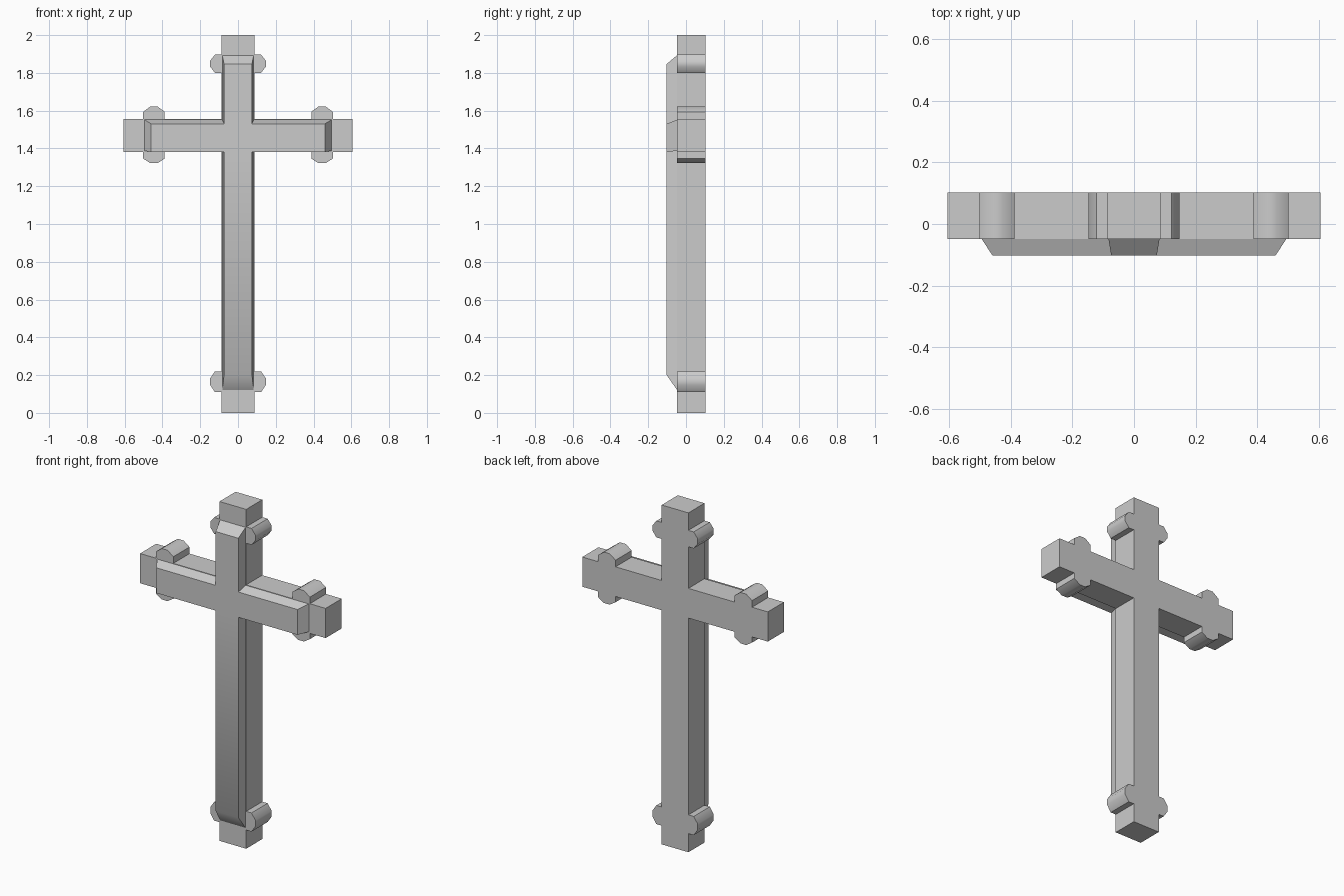
import bpy

if "Cube" in bpy.data.objects:
    bpy.data.objects.remove(bpy.data.objects["Cube"])

def loft(name, layers):
    """Solid through matching outlines; layers = [(y, half_outline)], mirrored in x."""
    rings = [(y, half + [(-x, z) for x, z in reversed(half)]) for y, half in layers]
    n = len(rings[0][1])
    verts = [(x, y, z) for y, ring in rings for x, z in ring]
    faces = [tuple(range(n)), tuple(reversed(range(n, 2 * n)))]
    faces += [(i, i + n, (i + 1) % n + n, (i + 1) % n) for i in range(n)]
    mesh = bpy.data.meshes.new(name)
    mesh.from_pydata(verts, [], faces)
    mesh.update()
    obj = bpy.data.objects.new(name, mesh)
    bpy.context.collection.objects.link(obj)
    bpy.context.view_layer.objects.active = obj
    obj.select_set(True)
    bpy.ops.object.mode_set(mode='EDIT')
    bpy.ops.mesh.select_all(action='SELECT')
    bpy.ops.mesh.normals_make_consistent(inside=False)
    bpy.ops.object.mode_set(mode='OBJECT')
    bpy.ops.object.shade_smooth_by_angle(angle=0.7)
    obj.select_set(False)
    return obj

def lobe(a, b, base, tip):
    """Rounded bump from a to b along an edge: (along, outward) pairs."""
    d, s = (b - a) / 3, tip - base
    return [(a, base), (a, base + 0.58 * s), (a + d, tip),
            (b - d, tip), (b, base + 0.58 * s), (b, base)]

def swap(points):
    return [(o, a) for a, o in points]

W, LOW, HIGH, END = 0.087, 1.38, 1.555, 0.605

# Backing cross with lobes near every end, right half going upward
outline = ([(W, 0)] + swap(lobe(0.11, 0.22, W, 0.147)) + [(W, LOW)]
           + lobe(0.388, 0.502, LOW, 1.322) + [(END, LOW), (END, HIGH)]
           + lobe(0.502, 0.388, HIGH, 1.622) + [(W, HIGH)]
           + swap(lobe(1.80, 1.897, W, 0.147)) + [(W, 2.0)])
loft("backing_cross", [(-0.048, outline), (0.102, outline)])

# Raised front cross with sloping sides
def plain(w, bottom, low, high, end, top):
    return [(w, bottom), (w, low), (end, low), (end, high), (w, high), (w, top)]

loft("raised_front_cross", [
    (-0.048, plain(0.083, 0.122, 1.388, 1.552, 0.495, 1.893)),
    (-0.102, plain(0.074, 0.20, 1.381, 1.53, 0.46, 1.847))])
